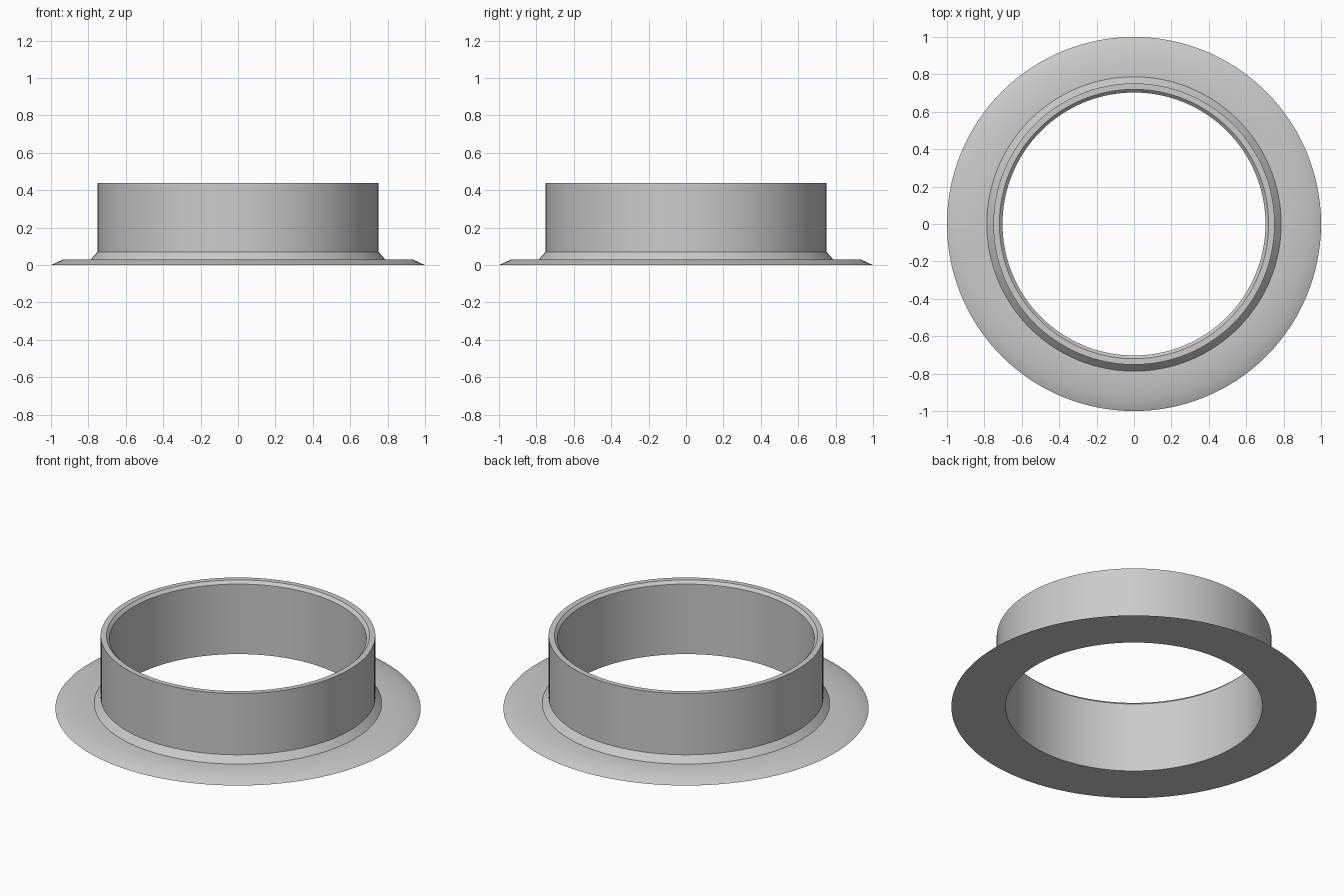
import bpy, bmesh, math

cube = bpy.data.objects.get("Cube")
if cube:
    bpy.data.objects.remove(cube, do_unlink=True)

# Single grey material
grey = bpy.data.materials.new("light_grey")
grey.use_nodes = True
colour = (0.6, 0.6, 0.6, 1)
grey.diffuse_color = colour
grey.node_tree.nodes["Principled BSDF"].inputs["Base Color"].default_value = colour

# Cross-section (radius, height): sloped flange, fillet, collar wall, chamfered bore
profile = [(0.703, 0), (1.0, 0), (0.935, 0.03), (0.787, 0.03), (0.752, 0.07),
           (0.752, 0.44), (0.72, 0.44), (0.703, 0.423)]

bm = bmesh.new()
verts = [bm.verts.new((r, 0, z)) for r, z in profile]
edges = [bm.edges.new((a, b)) for a, b in zip(verts, verts[1:] + verts[:1])]
bmesh.ops.spin(bm, geom=verts + edges, cent=(0, 0, 0), axis=(0, 0, 1),
               angle=math.tau, steps=128, use_merge=True)
bmesh.ops.remove_doubles(bm, verts=bm.verts, dist=0.0001)
bmesh.ops.recalc_face_normals(bm, faces=bm.faces)
mesh = bpy.data.meshes.new("flanged_collar")
bm.to_mesh(mesh)
bm.free()
mesh.materials.append(grey)

collar = bpy.data.objects.new("flanged_collar", mesh)
bpy.context.collection.objects.link(collar)
bpy.ops.object.select_all(action="DESELECT")
collar.select_set(True)
bpy.context.view_layer.objects.active = collar
bpy.ops.object.shade_smooth_by_angle(angle=math.radians(30))
